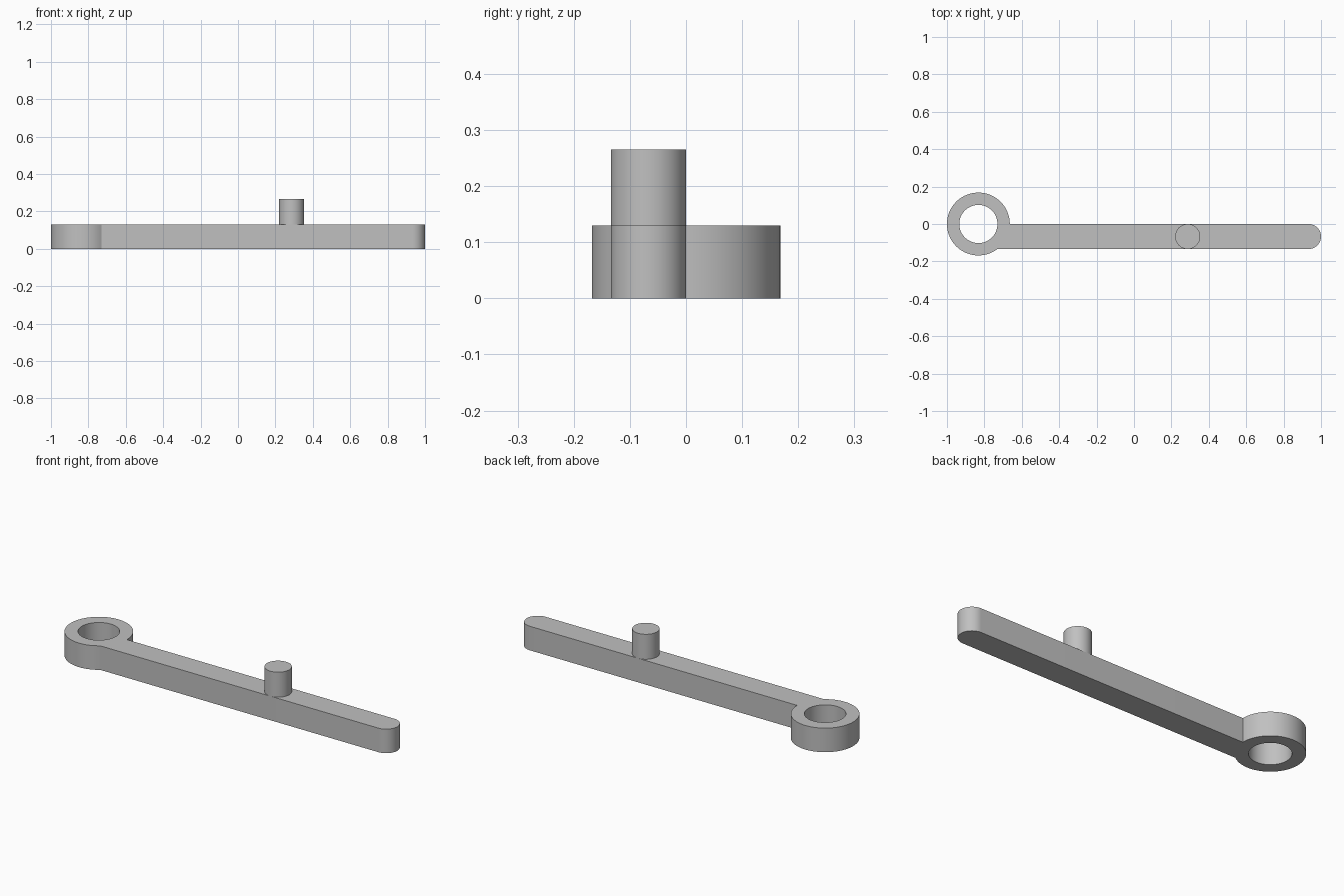
import bpy
import bmesh
from math import asin, cos, sin, sqrt, pi, radians

cube = bpy.data.objects.get("Cube")
if cube:
    bpy.data.objects.remove(cube, do_unlink=True)

THICK = 0.13
RING_X, RING_R, HOLE_R = -0.832, 0.168, 0.102
ARM_W = 0.134
PIN_X, PIN_R, PIN_TOP = 0.287, 0.067, 0.265
TIP_R = ARM_W / 2
TIP_X = 1 - TIP_R

grey = bpy.data.materials.new("grey")
grey.use_nodes = True
colour = (0.53, 0.53, 0.53, 1)
grey.diffuse_color = colour
grey.node_tree.nodes["Principled BSDF"].inputs["Base Color"].default_value = colour


def arc(cx, cy, r, start, end, steps):
    """Points along an arc, both ends included."""
    angles = [start + (end - start) * i / steps for i in range(steps + 1)]
    return [(cx + r * cos(a), cy + r * sin(a)) for a in angles]


def extruded(name, loops, z0, z1):
    """Fill closed outlines (later ones are holes) and raise them to a solid."""
    bm = bmesh.new()
    edges = []
    for loop in loops:
        verts = [bm.verts.new((x, y, z0)) for x, y in loop]
        edges += [bm.edges.new((v, verts[i - 1])) for i, v in enumerate(verts)]
    bmesh.ops.triangle_fill(bm, edges=edges, use_beauty=True)
    top = bmesh.ops.extrude_face_region(bm, geom=bm.faces[:], use_keep_orig=True)
    moved = [g for g in top["geom"] if isinstance(g, bmesh.types.BMVert)]
    bmesh.ops.translate(bm, verts=moved, vec=(0, 0, z1 - z0))
    bmesh.ops.recalc_face_normals(bm, faces=bm.faces[:])
    mesh = bpy.data.meshes.new(name)
    bm.to_mesh(mesh)
    bm.free()
    mesh.materials.append(grey)
    obj = bpy.data.objects.new(name, mesh)
    bpy.context.collection.objects.link(obj)
    bpy.ops.object.select_all(action="DESELECT")
    obj.select_set(True)
    bpy.context.view_layer.objects.active = obj
    bpy.ops.object.shade_smooth_by_angle(angle=radians(30))
    return obj


# Lever: eye ring running into a straight arm with a rounded tip
join = 2 * pi - asin(ARM_W / RING_R)
outline = arc(RING_X, 0, RING_R, 0, join, 72)
outline += arc(TIP_X, -TIP_R, TIP_R, -pi / 2, pi / 2, 32)
hole = arc(RING_X, 0, HOLE_R, 0, 2 * pi, 64)[:-1]
extruded("lever_arm", [outline, hole], 0, THICK)

# Pin standing on the arm
extruded("pin", [arc(PIN_X, -TIP_R, PIN_R, 0, 2 * pi, 48)[:-1]], THICK, PIN_TOP)
